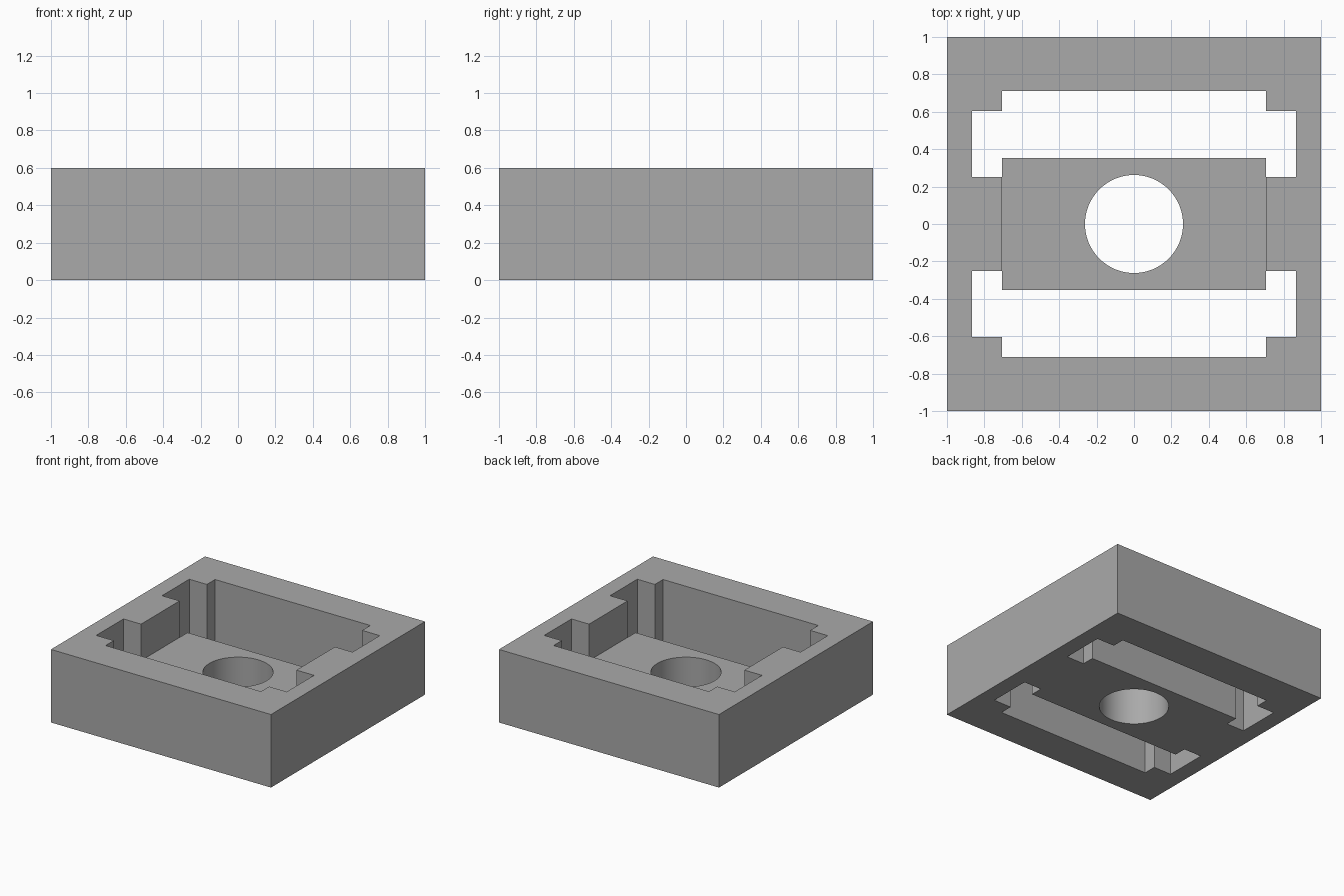
import bpy
import bmesh
import math

cube = bpy.data.objects.get("Cube")
if cube:
    bpy.data.objects.remove(cube, do_unlink=True)

HEIGHT = 0.6
BRIDGE_TOP = 0.3
BRIDGE_X, NOTCH_X = 0.706, 0.866      # half widths of opening and of its notches
TAB_Y, BRIDGE_Y, NOTCH_Y, OPEN_Y = 0.25, 0.353, 0.604, 0.71
HOLE_R = 0.262

grey = bpy.data.materials.new("plain grey")
grey.use_nodes = True
colour = (0.4, 0.4, 0.4, 1)
grey.diffuse_color = colour
grey.node_tree.nodes["Principled BSDF"].inputs["Base Color"].default_value = colour


def prism(name, outline, z0, z1):
    """Extrude a closed outline from z0 up to z1."""
    bm = bmesh.new()
    face = bm.faces.new([bm.verts.new((x, y, z0)) for x, y in outline])
    top = bmesh.ops.extrude_face_region(bm, geom=[face])["geom"]
    for v in top:
        if isinstance(v, bmesh.types.BMVert):
            v.co.z = z1
    bmesh.ops.recalc_face_normals(bm, faces=bm.faces)
    mesh = bpy.data.meshes.new(name)
    bm.to_mesh(mesh)
    bm.free()
    mesh.materials.append(grey)
    obj = bpy.data.objects.new(name, mesh)
    bpy.context.collection.objects.link(obj)
    return obj


def rectangle(x, y):
    return [(-x, -y), (x, -y), (x, y), (-x, y)]


# Square block
body = prism("block_with_bridge", rectangle(1, 1), 0, HEIGHT)

# Notched through slots on both sides of the bridge
half = [(BRIDGE_X, BRIDGE_Y), (BRIDGE_X, TAB_Y), (NOTCH_X, TAB_Y),
        (NOTCH_X, NOTCH_Y), (BRIDGE_X, NOTCH_Y), (BRIDGE_X, OPEN_Y)]
slot = half + [(-x, y) for x, y in reversed(half)]
cutters = [prism("slot_cutter", [(x, s * y) for x, y in slot], -0.1, HEIGHT + 0.1)
           for s in (1, -1)]

# Pocket above the bridge, and the round hole through it
cutters.append(prism("pocket_cutter", rectangle(BRIDGE_X, 0.5), BRIDGE_TOP, HEIGHT + 0.1))
circle = [(HOLE_R * math.cos(a), HOLE_R * math.sin(a))
          for a in (math.tau * i / 64 for i in range(64))]
cutters.append(prism("hole_cutter", circle, -0.1, HEIGHT + 0.05))

for cutter in cutters:
    mod = body.modifiers.new(cutter.name, "BOOLEAN")
    mod.operation = "DIFFERENCE"
    mod.solver = "EXACT"
    mod.object = cutter

# Apply the cuts and drop the cutters
bpy.context.view_layer.objects.active = body
for mod in list(body.modifiers):
    bpy.ops.object.modifier_apply(modifier=mod.name)
for cutter in cutters:
    bpy.data.objects.remove(cutter, do_unlink=True)

# Smooth hole wall, sharp edges elsewhere
bpy.ops.object.select_all(action="DESELECT")
body.select_set(True)
bpy.ops.object.shade_smooth_by_angle(angle=math.radians(30))
